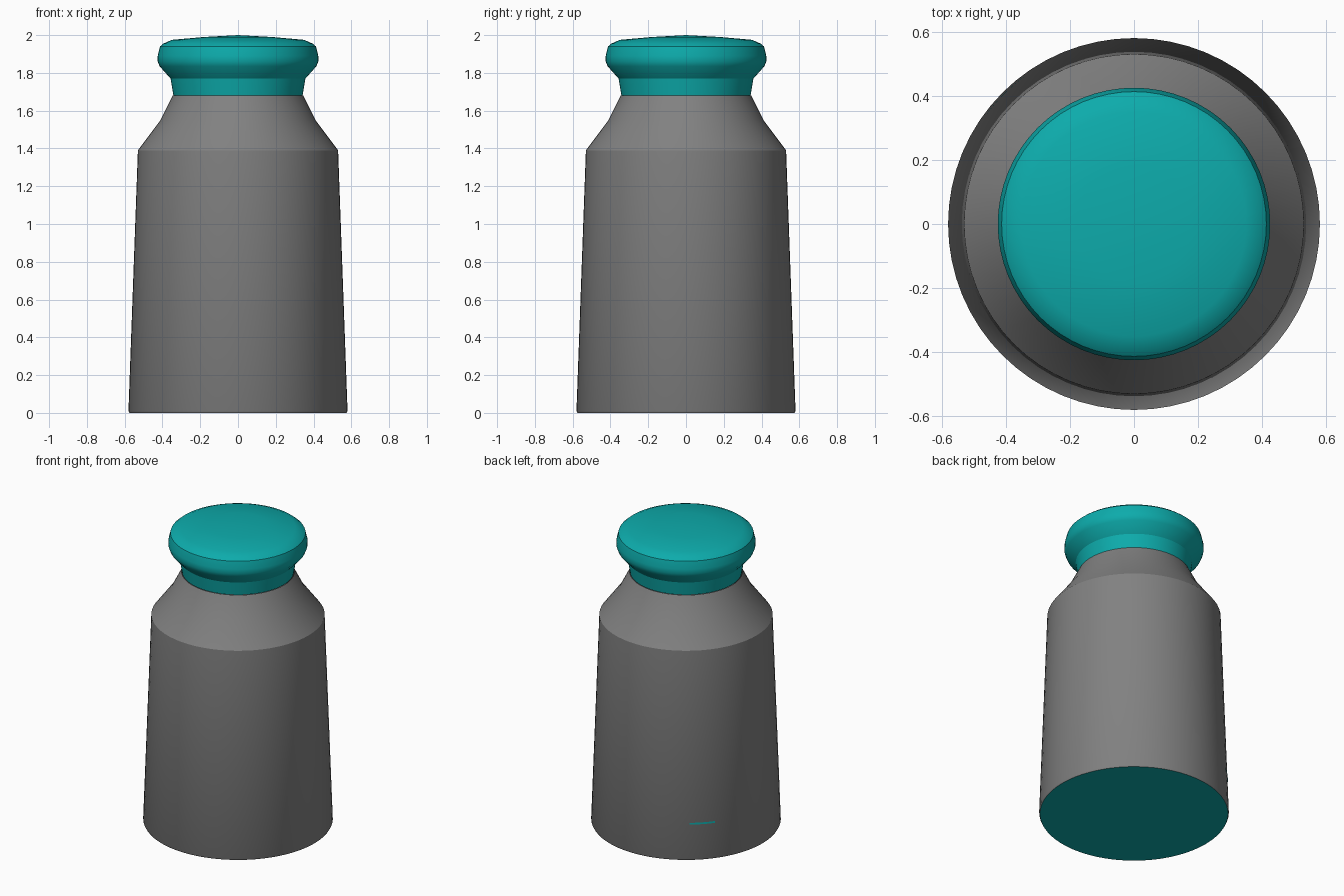
import bpy, bmesh, math

if "Cube" in bpy.data.objects:
    bpy.data.objects.remove(bpy.data.objects["Cube"])


def material(name, rgb):
    m = bpy.data.materials.new(name)
    m.diffuse_color = (*rgb, 1.0)
    m.use_nodes = True
    m.node_tree.nodes["Principled BSDF"].inputs["Base Color"].default_value = m.diffuse_color
    return m


grey = material("grey body", (0.22, 0.22, 0.22))
teal = material("teal", (0.004, 0.41, 0.41))


def finish(name, bm, mat, angle=30):
    """Turn a bmesh into a smooth-shaded object with sharp edges kept."""
    bmesh.ops.recalc_face_normals(bm, faces=bm.faces)
    mesh = bpy.data.meshes.new(name)
    bm.to_mesh(mesh)
    bm.free()
    mesh.materials.append(mat)
    ob = bpy.data.objects.new(name, mesh)
    bpy.context.collection.objects.link(ob)
    bpy.ops.object.select_all(action='DESELECT')
    ob.select_set(True)
    bpy.context.view_layer.objects.active = ob
    bpy.ops.object.shade_smooth_by_angle(angle=math.radians(angle))
    return ob


def lathe(name, profile, mat, sides=64):
    """Revolve (radius, height) points about z."""
    bm = bmesh.new()
    verts = [bm.verts.new((r, 0, z)) for r, z in profile]
    edges = [bm.edges.new(pair) for pair in zip(verts, verts[1:])]
    bmesh.ops.spin(bm, geom=verts + edges, cent=(0, 0, 0), axis=(0, 0, 1),
                   angle=math.tau, steps=sides, use_merge=True)
    bmesh.ops.remove_doubles(bm, verts=bm.verts, dist=1e-5)
    return finish(name, bm, mat)


# Tapered body with sloping shoulder
lathe("body", [(0.575, 0.0), (0.58, 0.01), (0.53, 1.39),
               (0.41, 1.55), (0.345, 1.68)], grey)

# Flat base
lathe("base", [(0.0, 0.0), (0.575, 0.0)], teal)

# Stopper: flared neck, rounded rim and shallow domed top
lathe("stopper", [(0.0, 1.68), (0.342, 1.68), (0.357, 1.77), (0.415, 1.835),
                  (0.425, 1.86), (0.425, 1.89), (0.413, 1.94),
                  (0.395, 1.955), (0.35, 1.975), (0.18, 1.99), (0.0, 2.0)], teal)

# Thin mark low on the back left of the body
bm = bmesh.new()
rows = []
for z in (0.237, 0.249):
    r = 0.58 - 0.05 * (z - 0.01) / 1.38 + 0.002
    rows.append([bm.verts.new((r * math.cos(a), r * math.sin(a), z))
                 for a in (math.radians(127 + 2 * i) for i in range(9))])
for i in range(8):
    bm.faces.new((rows[0][i], rows[0][i + 1], rows[1][i + 1], rows[1][i]))
mark = finish("back_mark", bm, teal)
